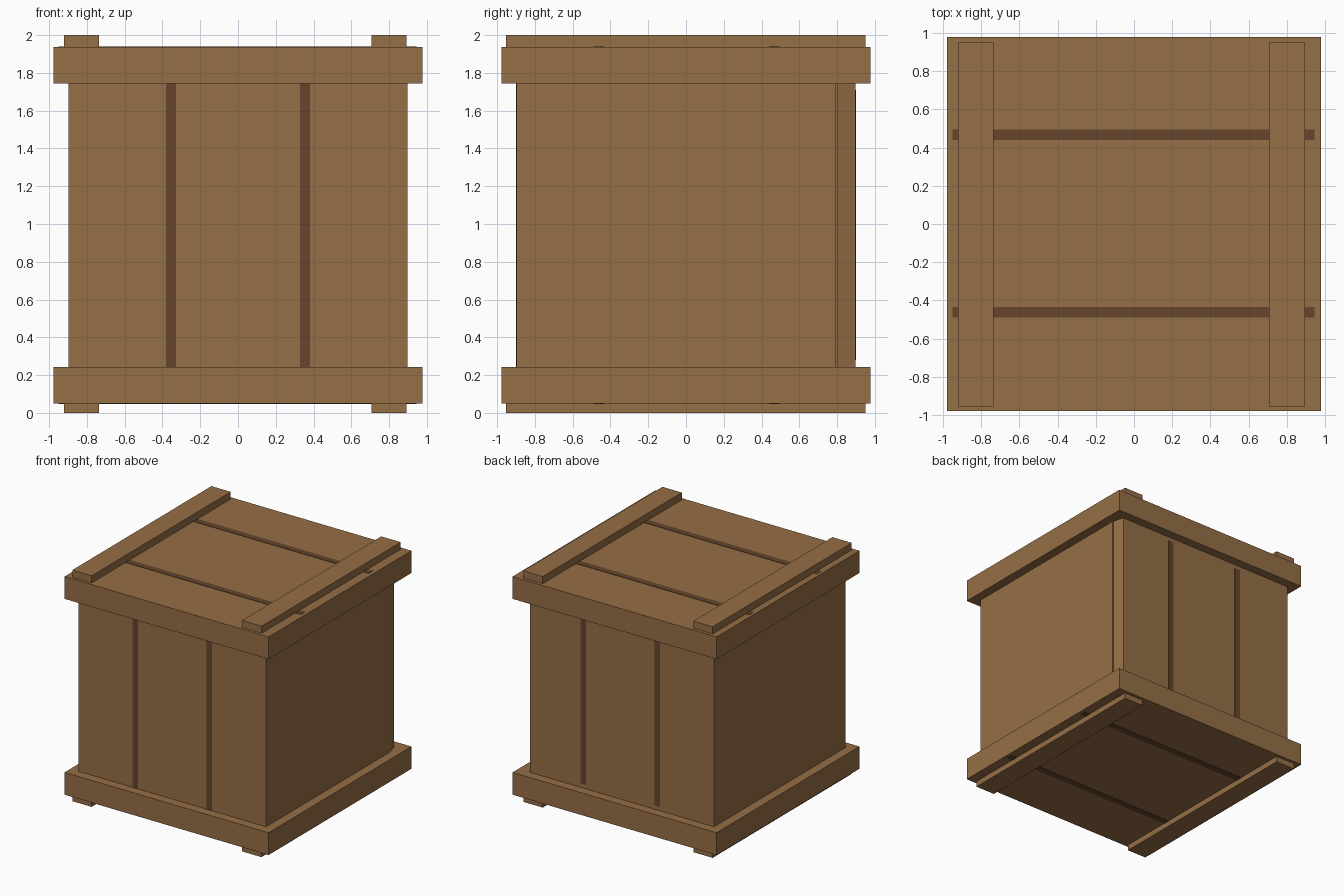
import bpy
import bmesh

cube = bpy.data.objects.get("Cube")
if cube:
    bpy.data.objects.remove(cube, do_unlink=True)


def make_material(name, color):
    mat = bpy.data.materials.new(name)
    mat.use_nodes = True
    mat.diffuse_color = (*color, 1)
    mat.node_tree.nodes["Principled BSDF"].inputs["Base Color"].default_value = (*color, 1)
    return mat


wood = make_material("brown wood", (0.30, 0.156, 0.061))
dark = make_material("dark gap brown", (0.13, 0.06, 0.026))


def prism(name, outline, z0, z1, mat):
    """Extrude a flat outline (counter-clockwise, seen from above) from z0 to z1."""
    bm = bmesh.new()
    base = bm.faces.new([bm.verts.new((x, y, z0)) for x, y in outline])
    top = bmesh.ops.extrude_face_region(bm, geom=[base], use_keep_orig=True)["geom"]
    bmesh.ops.translate(bm, vec=(0, 0, z1 - z0),
                        verts=[v for v in top if isinstance(v, bmesh.types.BMVert)])
    bmesh.ops.recalc_face_normals(bm, faces=bm.faces)
    mesh = bpy.data.meshes.new(name)
    bm.to_mesh(mesh)
    bm.free()
    mesh.materials.append(mat)
    obj = bpy.data.objects.new(name, mesh)
    bpy.context.collection.objects.link(obj)
    return obj


def box(name, x0, x1, y0, y1, z0, z1, mat=wood):
    return prism(name, [(x0, y0), (x1, y0), (x1, y1), (x0, y1)], z0, z1, mat)


W = 0.898      # half width of the body
R = 0.977      # half width of the lid and base
T = 0.003      # thickness of the dark gap strips
BASE, BASE_TOP, LID, LID_TOP = 0.05, 0.243, 1.745, 1.938

# Body, with a narrow crack and a slanted board at the back left corner
prism("crate_body", [(-W, -W), (W, -W), (W, 0.795), (0.86, 0.795), (0.86, 0.803),
                     (0.895, 0.803), (0.867, W), (-W, W)], BASE_TOP, LID, wood)

# Lid and base slabs
box("base_slab", -R, R, -R, R, BASE, BASE_TOP)
box("lid_slab", -R, R, -R, R, LID, LID_TOP)

# Cleats above the lid and under the base
for side, x0, x1 in (("right", -0.92, -0.735), ("left", 0.707, 0.893)):
    box(f"top_cleat_{side}", x0, x1, -0.953, 0.95, LID_TOP, 2)
    box(f"bottom_cleat_{side}", x0, x1, -0.953, 0.95, 0, BASE)

# Dark gaps between the boards
for side, s in (("right", -1), ("left", 1)):
    x = 0.355 * s
    box(f"front_gap_{side}", x - 0.026, x + 0.026, -W - T, -W, BASE_TOP, LID, dark)
    box(f"back_gap_{side}", x - 0.026, x + 0.026, W, W + T, 0.28, 1.71, dark)
for side, y in (("front", -0.462), ("back", 0.467)):
    box(f"lid_gap_{side}", -0.95, 0.945, y - 0.028, y + 0.028, LID_TOP, LID_TOP + T, dark)
    box(f"base_gap_{side}", -0.95, 0.945, y - 0.028, y + 0.028, BASE - T, BASE, dark)
